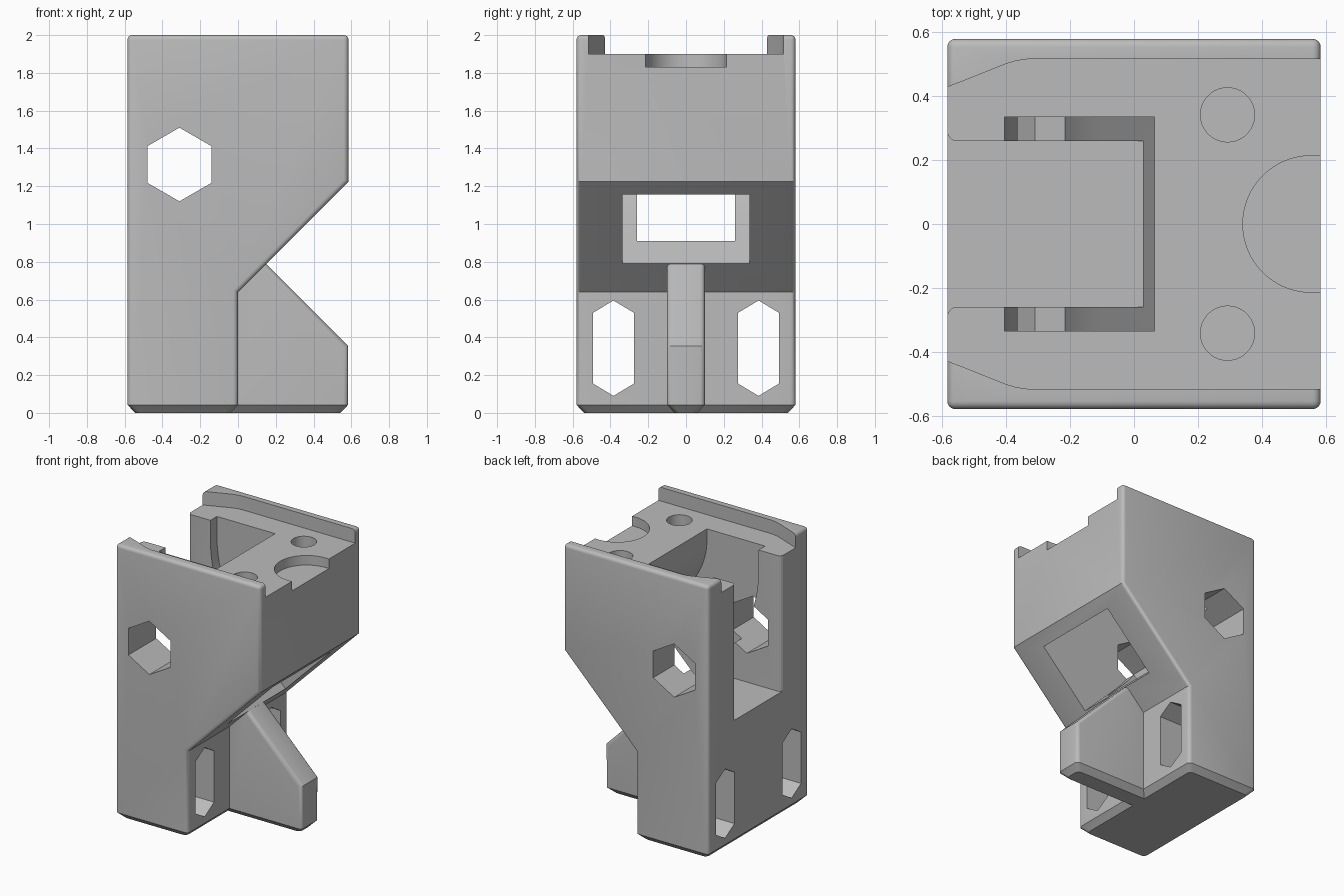
import bpy, bmesh, math
from mathutils import Vector

if "Cube" in bpy.data.objects:
    bpy.data.objects.remove(bpy.data.objects["Cube"])

grey = bpy.data.materials.new("light_grey")
grey.diffuse_color = (0.5, 0.5, 0.5, 1)
grey.use_nodes = True
grey.node_tree.nodes["Principled BSDF"].inputs["Base Color"].default_value = grey.diffuse_color


def prism(name, pts, axis, lo, hi, half_width=None):
    """Extrude a 2D outline along an axis; half_width adds chamfered foot and rounded edges."""
    place = {'x': lambda u, v, t: (t, u, v),
             'y': lambda u, v, t: (u, t, v),
             'z': lambda u, v, t: (u, v, t)}[axis]
    bm = bmesh.new()
    face = bm.faces.new([bm.verts.new(place(u, v, lo)) for u, v in pts])
    ext = bmesh.ops.extrude_face_region(bm, geom=[face])
    move = Vector(place(0, 0, hi - lo))
    for v in ext['geom']:
        if isinstance(v, bmesh.types.BMVert):
            v.co += move
    bmesh.ops.recalc_face_normals(bm, faces=bm.faces[:])
    if half_width:
        foot = [e for e in bm.edges if all(abs(v.co.z) < 1e-5 for v in e.verts)]
        bmesh.ops.bevel(bm, geom=foot, offset=0.04, segments=1, affect='EDGES', profile=0.5)
        rounded = []
        for e in bm.edges:
            z = sum(v.co.z for v in e.verts) / 2
            side = all(abs(abs(v.co.y) - half_width) < 1e-4 for v in e.verts)
            same = e.verts[0].co.y * e.verts[1].co.y > 0
            if 0.005 < z < 0.035 or (z > 0.05 and side and same) or z > 1.99:
                rounded.append(e)
        bmesh.ops.bevel(bm, geom=rounded, offset=0.025, segments=4, affect='EDGES', profile=0.5)
    me = bpy.data.meshes.new(name)
    bm.to_mesh(me)
    bm.free()
    me.materials.append(grey)
    ob = bpy.data.objects.new(name, me)
    bpy.context.collection.objects.link(ob)
    return ob


def combine(target, tool, op='DIFFERENCE'):
    bpy.context.view_layer.objects.active = target
    mod = target.modifiers.new("combine", 'BOOLEAN')
    mod.operation, mod.solver, mod.object = op, 'EXACT', tool
    bpy.ops.object.modifier_apply(modifier=mod.name)
    bpy.data.objects.remove(tool)


def arc(cx, cy, r, a0, a1, n):
    return [(cx + r * math.cos(math.radians(a0 + (a1 - a0) * i / n)),
             cy + r * math.sin(math.radians(a0 + (a1 - a0) * i / n))) for i in range(n + 1)]


def mirrored(half):
    return half + [(x, -y) for x, y in reversed(half)]


# Main block with sloping underside
body = prism("bracket_body", [(-0.585, 0), (0, 0), (0, 0.64), (0.585, 1.225),
                              (0.585, 2), (-0.585, 2)], 'y', -0.58, 0.58, 0.58)

# Central support fin
fin = prism("support_fin", [(-0.2, 0), (0.583, 0), (0.583, 0.355), (0.05, 0.888),
                            (-0.2, 0.6)], 'y', -0.1, 0.1, 0.1)
combine(body, fin, 'UNION')

# Channel along the top, narrowing at the left end
combine(body, prism("channel", mirrored([(-0.7, 0.383), (-0.40, 0.502), (-0.37, 0.511),
                                         (-0.33, 0.517), (0.7, 0.517)]), 'z', 1.9, 2.2))

# Curved chute from the top to the sloping underside
chute = [(-0.405, 2.2)] + arc(0.595, 1.759, 1.0, 180, 225, 16) + [(0.35, 0.59), (0.715, 0.955)]
chute += arc(0.595, 1.8245, 0.53, 225, 180, 16) + [(0.065, 2.2)]
combine(body, prism("chute", chute, 'y', -0.335, 0.335))

# Slot open to the left face, with rounded mouth
combine(body, prism("slot", mirrored([(0.035, 0.26), (-0.555, 0.26), (-0.567, 0.2625),
                                      (-0.577, 0.27), (-0.585, 0.285), (-0.7, 0.285)]),
                    'z', 0.91, 2.2))

# Hexagonal cross hole
combine(body, prism("cross_hole", arc(-0.31, 1.315, 0.195, 90, 390, 5), 'y', -0.8, 0.8))

# Round recess on the right edge of the top
combine(body, prism("edge_recess", arc(0.555, 0, 0.214, 90, 270, 32) + [(0.7, -0.214), (0.7, 0.214)],
                    'z', 1.83, 2.2))

for s in (-1, 1):
    # Round blind holes in the top
    combine(body, prism("top_hole", arc(0.293, 0.342 * s, 0.085, 0, 350, 35), 'z', 1.7, 2.2))
    # Tall six-sided holes through the foot
    y = 0.384 * s
    combine(body, prism("foot_hole", [(y, 0.09), (y + 0.108, 0.155), (y + 0.108, 0.53),
                                      (y, 0.595), (y - 0.108, 0.53), (y - 0.108, 0.155)],
                        'x', -0.8, 0.8))

body.select_set(True)
bpy.context.view_layer.objects.active = body
bpy.ops.object.shade_smooth_by_angle(angle=math.radians(25))
